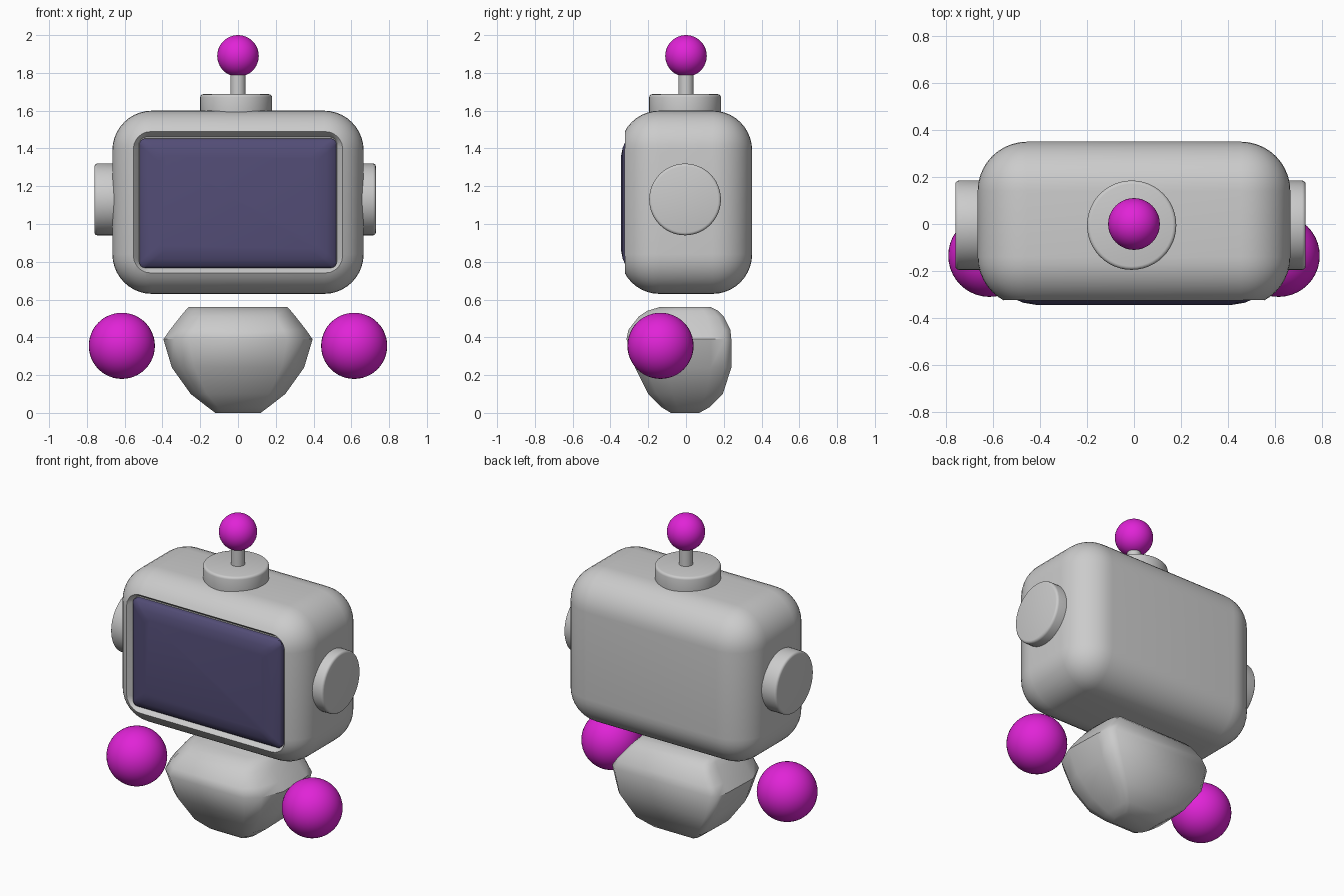
import bpy, bmesh, math
from mathutils import Matrix

if "Cube" in bpy.data.objects:
    bpy.data.objects.remove(bpy.data.objects["Cube"])


def material(name, rgb):
    m = bpy.data.materials.new(name)
    m.diffuse_color = (*rgb, 1)
    m.use_nodes = True
    m.node_tree.nodes["Principled BSDF"].inputs["Base Color"].default_value = m.diffuse_color
    return m


GREY = material("light grey", (0.60, 0.60, 0.60))
MAGENTA = material("magenta", (0.75, 0.017, 0.68))
NAVY = material("dark violet", (0.085, 0.073, 0.18))


def finish(name, bm, mat, angle=40):
    bmesh.ops.recalc_face_normals(bm, faces=bm.faces)
    mesh = bpy.data.meshes.new(name)
    bm.to_mesh(mesh)
    bm.free()
    ob = bpy.data.objects.new(name, mesh)
    bpy.context.collection.objects.link(ob)
    mesh.materials.append(mat)
    smooth(ob, angle)
    return ob


def smooth(ob, angle):
    bpy.ops.object.select_all(action='DESELECT')
    ob.select_set(True)
    bpy.context.view_layer.objects.active = ob
    bpy.ops.object.shade_smooth_by_angle(angle=math.radians(angle))


def loft(name, rings, mat, angle=40):
    """Skin a list of equal-length point rings and cap both ends."""
    bm = bmesh.new()
    loops = [[bm.verts.new(p) for p in r] for r in rings]
    n = len(loops[0])
    for a, b in zip(loops, loops[1:]):
        for i in range(n):
            j = (i + 1) % n
            bm.faces.new((a[i], a[j], b[j], b[i]))
    bm.faces.new(loops[0])
    bm.faces.new(loops[-1])
    return finish(name, bm, mat, angle)


def ball(name, r, loc):
    bm = bmesh.new()
    bmesh.ops.create_uvsphere(bm, u_segments=40, v_segments=24, radius=r,
                              matrix=Matrix.Translation(loc))
    return finish(name, bm, MAGENTA, 60)


def disc(name, r, depth, loc, axis='Z', bevel=0.015):
    bm = bmesh.new()
    bmesh.ops.create_cone(bm, cap_ends=True, segments=48, radius1=r, radius2=r, depth=depth)
    if bevel:
        rims = [e for e in bm.edges if abs(e.verts[0].co.z - e.verts[1].co.z) < 1e-5]
        bmesh.ops.bevel(bm, geom=rims, offset=bevel, segments=3, profile=0.5, affect='EDGES')
    rot = Matrix.Rotation(math.pi / 2, 4, 'Y') if axis == 'X' else Matrix()
    bm.transform(Matrix.Translation(loc) @ rot)
    return finish(name, bm, GREY)


def rounded_rect(hw, hh, r, y, zc, steps=6):
    """Upright rounded rectangle at depth y."""
    pts = []
    for k, (sx, sz) in enumerate(((1, 1), (-1, 1), (-1, -1), (1, -1))):
        for s in range(steps + 1):
            a = math.pi / 2 * (k + s / steps)
            pts.append((sx * (hw - r) + r * math.cos(a), y,
                        zc + sz * (hh - r) + r * math.sin(a)))
    return pts


# Head: box with large round edges
ZC = 1.115
bm = bmesh.new()
bmesh.ops.create_cube(bm, size=1)
bm.transform(Matrix.Translation((0, 0, ZC)) @ Matrix.Diagonal((1.33, 0.70, 0.97, 1)))
bmesh.ops.bevel(bm, geom=bm.edges[:], offset=0.21, segments=10, profile=0.5, affect='EDGES')
head = finish("head", bm, GREY)

# Sloped recess cut into the front of the head
cutter = loft("recess_cutter", [rounded_rect(0.617, 0.437, 0.11, -0.40, ZC),
                                rounded_rect(0.55, 0.37, 0.085, -0.32, ZC),
                                rounded_rect(0.525, 0.345, 0.04, -0.285, ZC)], GREY)
mod = head.modifiers.new("recess", 'BOOLEAN')
mod.operation = 'DIFFERENCE'
mod.solver = 'EXACT'
mod.object = cutter
bpy.context.view_layer.objects.active = head
bpy.ops.object.modifier_apply(modifier=mod.name)
bpy.data.objects.remove(cutter)
smooth(head, 40)

# Slightly pillowed screen
loft("screen", [rounded_rect(hw, hh, r, y, ZC - 0.005) for hw, hh, r, y in (
    (0.522, 0.342, 0.03, -0.26), (0.522, 0.342, 0.03, -0.305),
    (0.512, 0.332, 0.03, -0.318), (0.47, 0.295, 0.03, -0.335),
    (0.41, 0.245, 0.03, -0.345))], NAVY)

# Ears, antenna base, stem and tip
disc("right_ear", 0.19, 0.20, (0.63, -0.005, 1.13), 'X')
disc("left_ear", 0.19, 0.20, (-0.66, -0.005, 1.13), 'X')
disc("antenna_base", 0.19, 0.14, (-0.01, -0.005, 1.617))
disc("antenna_stem", 0.04, 0.17, (0, 0, 1.745), bevel=0)
ball("antenna_tip", 0.11, (0, 0, 1.89))

# Floating hands
for side, sx in (("left", -1), ("right", 1)):
    ball(side + "_hand", 0.175, (sx * 0.615, -0.135, 0.355))

# Tapered body: height, half width, front depth, back depth
rings = []
for z, w, f, b in ((0, 0.12, -0.08, 0.07), (0.03, 0.16, -0.13, 0.125),
                   (0.10, 0.25, -0.20, 0.195), (0.24, 0.35, -0.27, 0.24),
                   (0.39, 0.395, -0.315, 0.24), (0.44, 0.36, -0.305, 0.235),
                   (0.51, 0.305, -0.25, 0.20), (0.54, 0.28, -0.205, 0.17),
                   (0.56, 0.26, -0.14, 0.13)):
    half = [(0.66 * w, f), (0.86 * w, 0.78 * f), (w, 0.35 * f), (0.98 * w, 0.55 * b),
            (0.95 * w, 0.85 * b), (0.85 * w, b)]
    rings.append([(x, y, z) for x, y in half] + [(-x, y, z) for x, y in reversed(half)])
loft("body", rings, GREY, 50)
